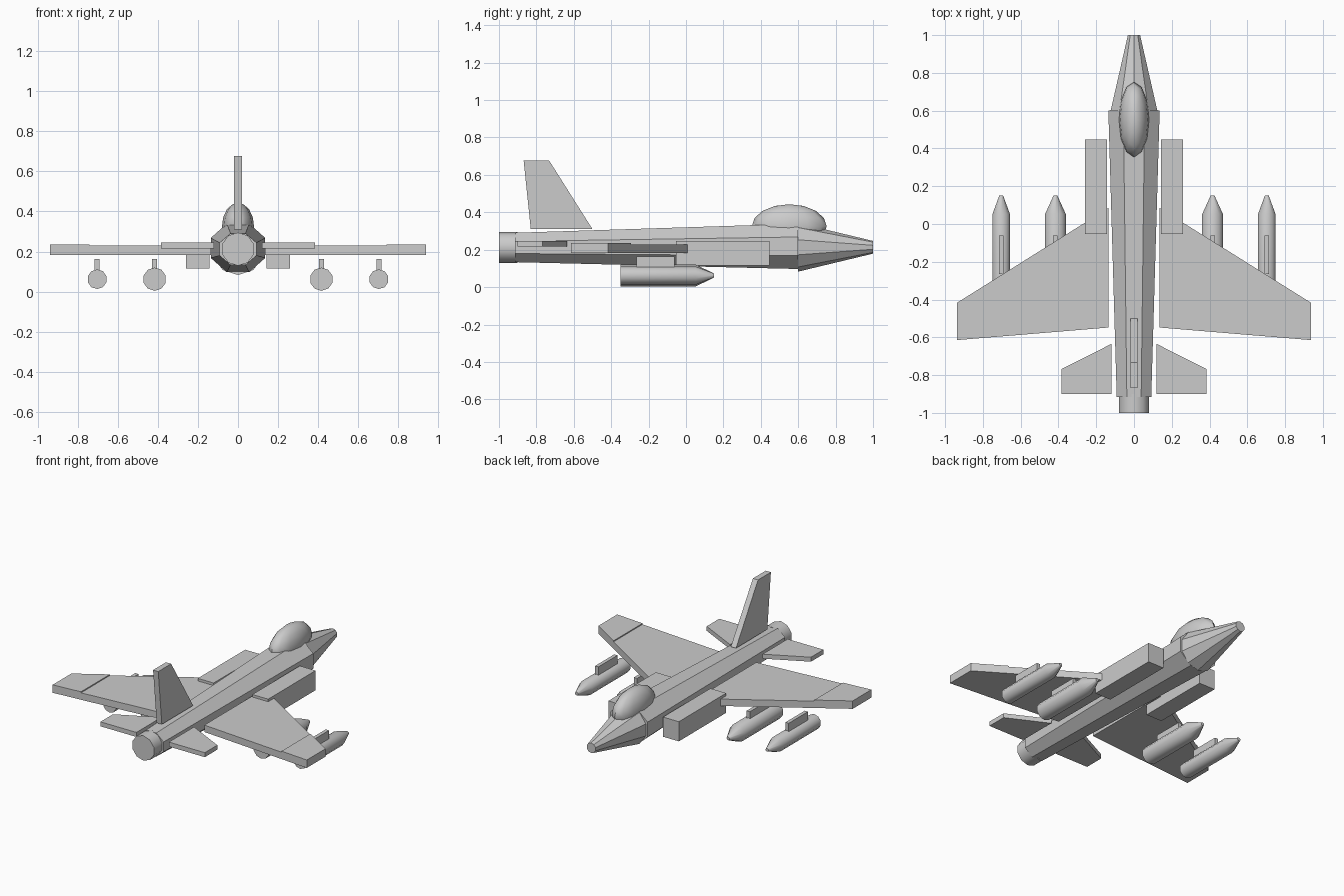
import bpy, bmesh, math
from mathutils import Matrix

cube = bpy.data.objects.get("Cube")
if cube:
    bpy.data.objects.remove(cube, do_unlink=True)

grey = bpy.data.materials.new("light_grey")
grey.use_nodes = True
grey.diffuse_color = (0.6, 0.6, 0.6, 1)
grey.node_tree.nodes["Principled BSDF"].inputs["Base Color"].default_value = (0.6, 0.6, 0.6, 1)


def finish(name, bm, mirror=False, smooth=None):
    """Turn a bmesh into a named object, optionally mirrored to the other side."""
    bmesh.ops.recalc_face_normals(bm, faces=bm.faces)
    mesh = bpy.data.meshes.new(name)
    bm.to_mesh(mesh)
    bm.free()
    mesh.materials.append(grey)
    obj = bpy.data.objects.new(name, mesh)
    bpy.context.collection.objects.link(obj)
    if mirror:
        obj.modifiers.new("Mirror", 'MIRROR').use_mirror_merge = False
    if smooth:
        bpy.ops.object.select_all(action='DESELECT')
        obj.select_set(True)
        bpy.context.view_layer.objects.active = obj
        bpy.ops.object.shade_smooth_by_angle(angle=math.radians(smooth))
    return obj


def loft(name, sides, stations, x=0, turn=0, **kw):
    """Skin polygon rings along y; each station is (y, x radius, z radius, z centre)."""
    bm = bmesh.new()
    rings = []
    for y, rx, rz, zc in stations:
        angles = [math.pi / 2 + turn + math.tau * i / sides for i in range(sides)]
        rings.append([bm.verts.new((x + rx * math.cos(a), y, zc + rz * math.sin(a)))
                      for a in angles])
    for a, b in zip(rings, rings[1:]):
        for i in range(sides):
            j = (i + 1) % sides
            bm.faces.new((a[i], a[j], b[j], b[i]))
    bm.faces.new(rings[0])
    bm.faces.new(rings[-1])
    return finish(name, bm, **kw)


def slab(name, outline, low, high, upright=False, **kw):
    """Extrude an (x, y) outline along z, or a (y, z) outline along x."""
    bm = bmesh.new()
    place = (lambda p, t: (t, *p)) if upright else (lambda p, t: (*p, t))
    a = [bm.verts.new(place(p, low)) for p in outline]
    b = [bm.verts.new(place(p, high)) for p in outline]
    bm.faces.new(a)
    bm.faces.new(b)
    for i in range(len(a)):
        j = (i + 1) % len(a)
        bm.faces.new((a[i], a[j], b[j], b[i]))
    return finish(name, bm, **kw)


def box(name, x, y, z, **kw):
    return slab(name, [(x[0], y[0]), (x[1], y[0]), (x[1], y[1]), (x[0], y[1])], *z, **kw)


# Fuselage, nose cone and engine nozzle
loft("fuselage", 8, [(-0.915, 0.099, 0.085, 0.212), (0.6, 0.147, 0.131, 0.218)],
     turn=math.pi / 8)
loft("nose_cone", 10, [(0.6, 0.13, 0.13, 0.213), (1.0, 0.034, 0.034, 0.213)])
loft("engine_nozzle", 10, [(-1.0, 0.083, 0.083, 0.212), (-0.9, 0.083, 0.083, 0.212)],
     smooth=40)

# Canopy
bm = bmesh.new()
bmesh.ops.create_uvsphere(bm, u_segments=12, v_segments=8, radius=1,
                          matrix=Matrix.Translation((0, 0.552, 0.325))
                          @ Matrix.Diagonal((0.08, 0.2, 0.118, 1)))
finish("canopy", bm, smooth=60)

# Wings with raised tip panels
def leading(x):
    return 0.085 - 0.626 * (x - 0.135)

def trailing(x):
    return -0.548 - 0.083 * (x - 0.135)

def wing_part(name, x0, x1, top):
    outline = [(x0, leading(x0)), (x1, leading(x1)), (x1, trailing(x1)), (x0, trailing(x0))]
    slab(name, outline, 0.183, top, mirror=True)

wing_part("wings", 0.135, 0.74, 0.229)
wing_part("wing_tips", 0.74, 0.938, 0.236)

# Tail surfaces
slab("tailplanes", [(0.12, -0.635), (0.385, -0.768), (0.385, -0.9), (0.12, -0.9)],
     0.216, 0.246, mirror=True)
slab("tail_fin", [(-0.5, 0.31), (-0.83, 0.31), (-0.868, 0.677), (-0.732, 0.677)],
     -0.019, 0.019, upright=True)

# Air intakes
box("air_intakes", (0.143, 0.26), (-0.053, 0.447), (0.115, 0.246), mirror=True)

# Underwing stores on pylons
for label, x, r in (("inner", 0.416, 0.058), ("outer", 0.703, 0.049)):
    z = 0.062
    loft(label + "_stores", 10,
         [(-0.35, r, r, z), (0.052, r, r, z), (0.15, 0.011, 0.011, z)],
         x=x, mirror=True, smooth=40)
    box(label + "_pylons", (x - 0.012, x + 0.012), (-0.265, -0.062),
        (z + r * 0.9, 0.163), mirror=True)
